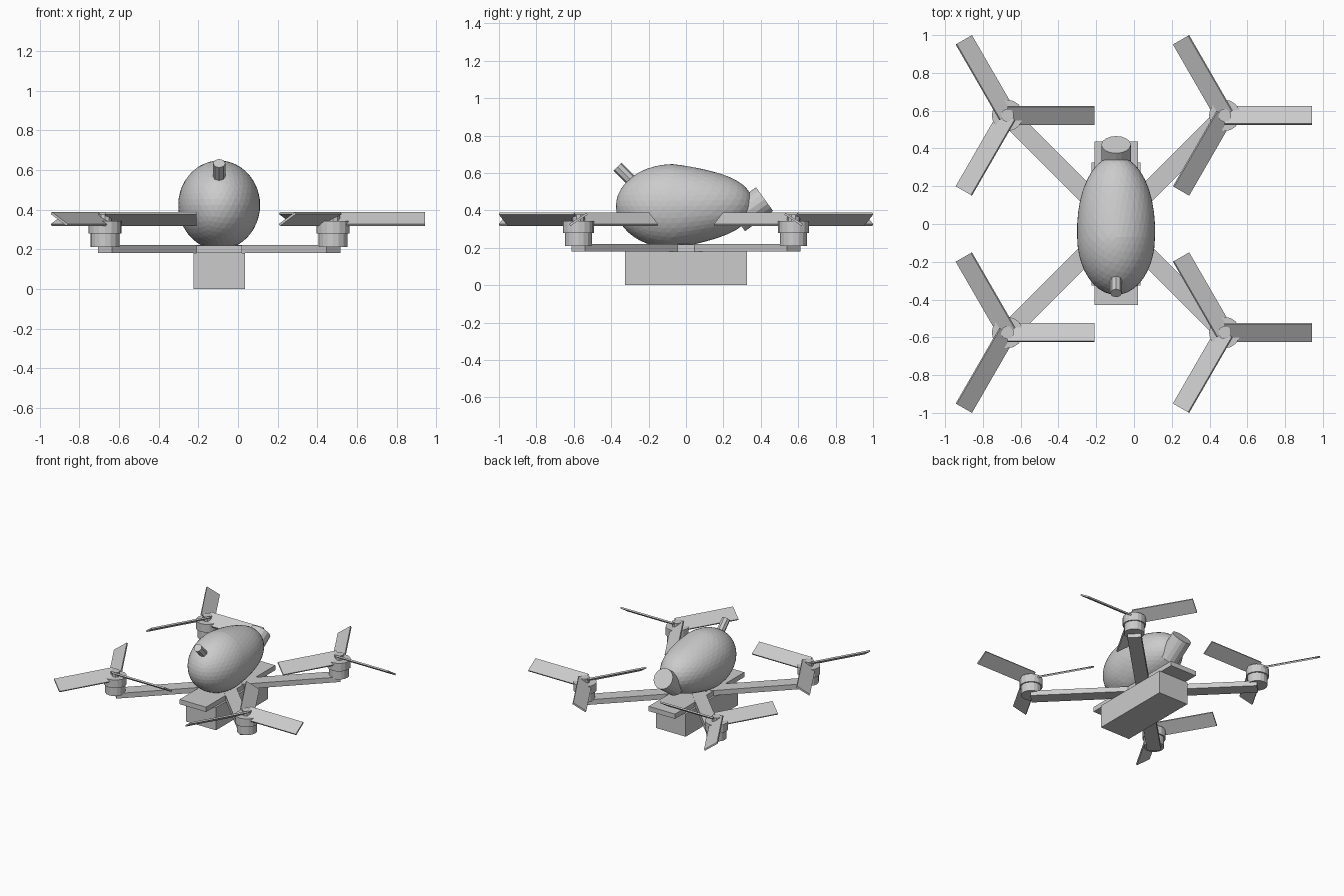
import bpy, bmesh
from math import radians, sin, pi
from mathutils import Matrix, Vector

if "Cube" in bpy.data.objects:
    bpy.data.objects.remove(bpy.data.objects["Cube"])

CX = -0.095          # the airframe's centre line
OFF = 0.575          # rotor offset in x and y


def finish(name, bm):
    bmesh.ops.recalc_face_normals(bm, faces=bm.faces)
    me = bpy.data.meshes.new(name)
    bm.to_mesh(me)
    bm.free()
    ob = bpy.data.objects.new(name, me)
    bpy.context.collection.objects.link(ob)
    return ob


def add_box(bm, size, matrix):
    bmesh.ops.create_cube(bm, size=1, matrix=matrix @ Matrix.Diagonal((*size, 1)))


def add_cylinder(bm, a, b, r, sides):
    a, b = Vector(a), Vector(b)
    turn = (b - a).to_track_quat('Z', 'Y').to_matrix().to_4x4()
    bmesh.ops.create_cone(bm, cap_ends=True, segments=sides, radius1=r, radius2=r,
                          depth=(b - a).length,
                          matrix=Matrix.Translation((a + b) / 2) @ turn)


def box(name, size, loc, angle=0):
    bm = bmesh.new()
    add_box(bm, size, Matrix.Translation(loc) @ Matrix.Rotation(radians(angle), 4, 'Z'))
    return finish(name, bm)


def cylinder(name, a, b, r, sides):
    bm = bmesh.new()
    add_cylinder(bm, a, b, r, sides)
    return finish(name, bm)


# Battery box, base plate and the two crossed arms
box("battery_box", (0.26, 0.65, 0.18), (CX, 0, 0.09))
box("base_plate", (0.23, 0.865, 0.038), (CX, 0.005, 0.199))
for side, angle in (("right", 45), ("left", -45)):
    box("arm_" + side, (1.628, 0.1, 0.04), (CX, 0, 0.2), angle)

# Egg-shaped body, longer and tapered towards the back
bm = bmesh.new()
bmesh.ops.create_icosphere(bm, subdivisions=4, radius=1)
for v in bm.verts:
    x, y, z = v.co
    if y < 0:
        v.co = (CX + 0.206 * x, -0.07 + 0.305 * y, 0.422 + 0.225 * z)
    else:
        v.co = (CX + 0.206 * x * (1 + 0.08 * y), -0.07 + 0.43 * y,
                0.422 + 0.008 * y + 0.225 * z * (1 - 0.07 * sin(pi * y)))
finish("body", bm)

# Tail nozzle and front antenna
cylinder("tail_nozzle", (CX, 0.27, 0.352), (CX, 0.42, 0.46), 0.078, 16)
cylinder("front_antenna", (CX, -0.24, 0.507), (CX, -0.366, 0.633), 0.031, 8)

# Four motors with three-bladed rotors, pitch mirrored on neighbours
for sx, side in ((-1, "left"), (1, "right")):
    for sy, end in ((-1, "front"), (1, "back")):
        px, py = CX + sx * OFF, sy * OFF
        tag = end + "_" + side

        bm = bmesh.new()
        add_cylinder(bm, (px, py, 0.21), (px, py, 0.28), 0.073, 16)
        add_cylinder(bm, (px, py, 0.278), (px, py, 0.342), 0.083, 16)
        finish("motor_" + tag, bm)

        cylinder("hub_" + tag, (px, py, 0.33), (px, py, 0.378), 0.035, 10)

        bm = bmesh.new()
        pitch = Matrix.Rotation(radians(-33 * sx * sy), 4, 'X')
        for i in range(3):
            m = (Matrix.Translation((px, py, 0.352))
                 @ Matrix.Rotation(radians(120 * i), 4, 'Z') @ pitch
                 @ Matrix.Translation((0.231, 0, 0)))
            add_box(bm, (0.462, 0.111, 0.012), m)
        finish("rotor_" + tag, bm)
